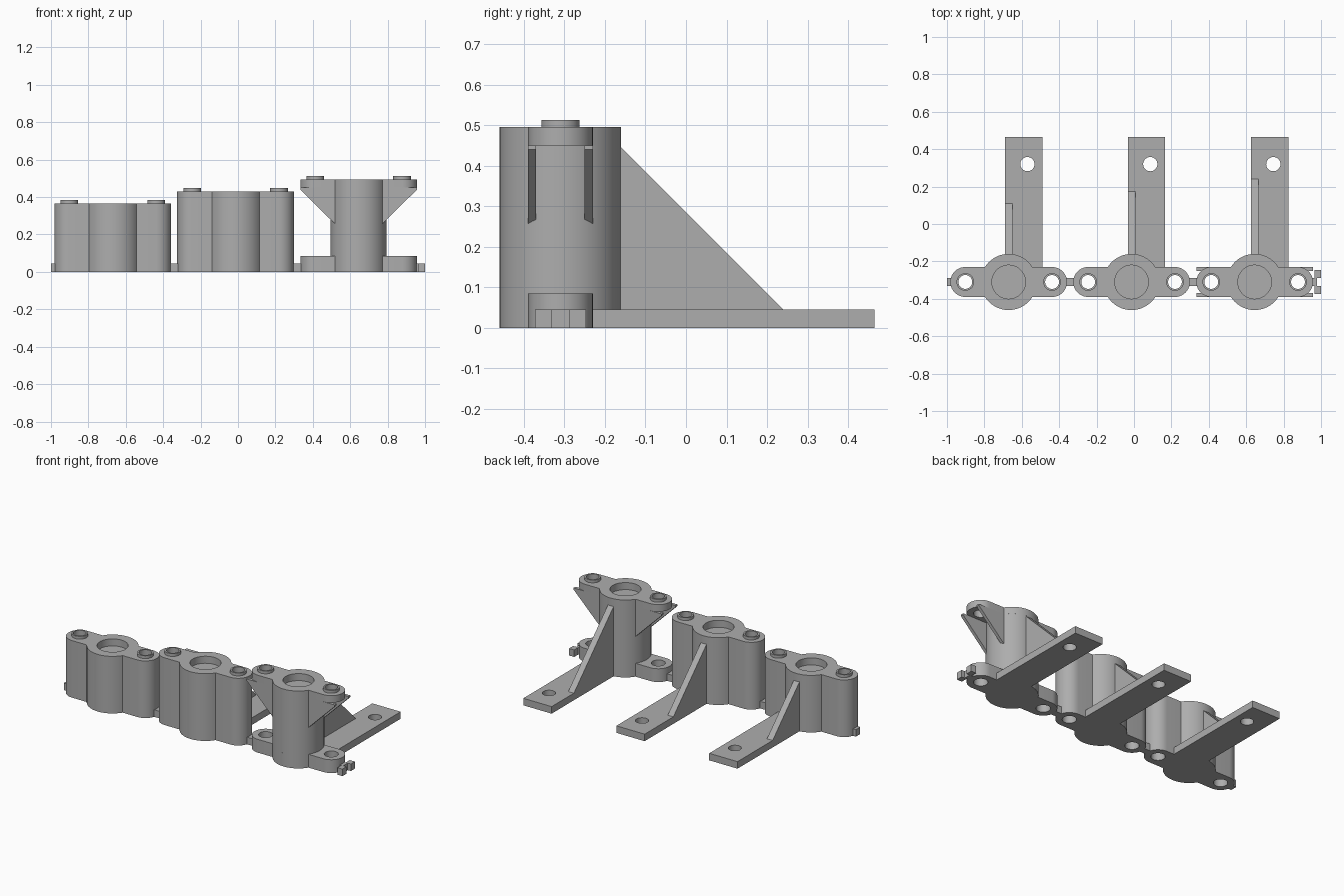
import bpy, bmesh
from math import pi, cos, sin, asin

cube = bpy.data.objects.get("Cube")
if cube:
    bpy.data.objects.remove(cube, do_unlink=True)

grey = bpy.data.materials.new("plain grey")
grey.use_nodes = True
COLOR = (0.42, 0.42, 0.42, 1)
grey.diffuse_color = COLOR
grey.node_tree.nodes["Principled BSDF"].inputs["Base Color"].default_value = COLOR

ROW_Y = -0.31                 # line through all housings
BODY_R, LUG_R, LUG_X = 0.15, 0.08, 0.232
HOLE_R, BORE_R, COLLAR_R = 0.041, 0.09, 0.047
END = LUG_X + LUG_R           # half length of a housing
BASE = 0.045                  # thickness of base parts


def arc(cx, cy, r, a0, a1, n):
    return [(cx + r * cos(a0 + (a1 - a0) * i / n), cy + r * sin(a0 + (a1 - a0) * i / n))
            for i in range(n + 1)]


def circle(cx, cy, r, n=48):
    return arc(cx, cy, r, 0, 2 * pi, n)[:-1]


def rect(x0, x1, y0, y1):
    return [(x0, y0), (x1, y0), (x1, y1), (x0, y1)]


def prism(name, outline, lo, hi, axis="z"):
    """Extrude an outline along z (points xy), y (points xz) or x (points yz)."""
    place = {"z": lambda a, b, h: (a, b, h),
             "y": lambda a, b, h: (a, h, b),
             "x": lambda a, b, h: (h, a, b)}[axis]
    bm = bmesh.new()
    face = bm.faces.new([bm.verts.new(place(a, b, lo)) for a, b in outline])
    top = bmesh.ops.extrude_face_region(bm, geom=[face])["geom"]
    for v in top:
        if isinstance(v, bmesh.types.BMVert):
            v.co["xyz".index(axis)] = hi
    bmesh.ops.recalc_face_normals(bm, faces=bm.faces)
    mesh = bpy.data.meshes.new(name)
    bm.to_mesh(mesh)
    bm.free()
    mesh.materials.append(grey)
    ob = bpy.data.objects.new(name, mesh)
    bpy.context.collection.objects.link(ob)
    return ob


def drill(ob, x, y, r, lo, hi):
    """Cut a round hole and bake the result."""
    cutter = prism("cutter", circle(x, y, r), lo, hi)
    mod = ob.modifiers.new("hole", "BOOLEAN")
    mod.operation, mod.solver, mod.object = "DIFFERENCE", "EXACT", cutter
    graph = bpy.context.evaluated_depsgraph_get()
    mesh = bpy.data.meshes.new_from_object(ob.evaluated_get(graph))
    ob.modifiers.clear()
    ob.data = mesh
    bpy.data.objects.remove(cutter, do_unlink=True)


def housing_outline(x):
    """Round body with a rounded lug on each side."""
    a = asin(LUG_R / BODY_R)
    return (arc(x + LUG_X, ROW_Y, LUG_R, -pi / 2, pi / 2, 20)
            + arc(x, ROW_Y, BODY_R, a, pi - a, 28)
            + arc(x - LUG_X, ROW_Y, LUG_R, pi / 2, 1.5 * pi, 20)
            + arc(x, ROW_Y, BODY_R, pi + a, 2 * pi - a, 28))


def lug_holes(ob, x):
    for s in (-1, 1):
        drill(ob, x + s * LUG_X, ROW_Y, HOLE_R, -0.1, 1)


def mount(label, x, height, open_sides):
    # Housing with lug holes and a shallow bore
    floor = height - 0.045
    if open_sides:
        foot = prism(label + "_foot_flange", housing_outline(x), 0, 0.085)
        lug_holes(foot, x)
        prism(label + "_stem", circle(x, ROW_Y, BODY_R, 64), 0.085, floor)
        body = prism(label + "_top_flange", housing_outline(x), floor, height)
        # Triangular ribs under the upper lugs
        for s in (-1, 1):
            tri = [(x + s * 0.12, floor), (x + s * END, floor),
                   (x + s * END, floor - 0.01), (x + s * 0.12, floor - 0.2)]
            for side, y in (("front", ROW_Y - LUG_R), ("back", ROW_Y + LUG_R - 0.02)):
                hand = "left" if s > 0 else "right"
                prism(f"{label}_{hand}_{side}_rib", tri, y, y + 0.02, "y")
    else:
        body = prism(label + "_housing", housing_outline(x), 0, height)
    lug_holes(body, x)
    drill(body, x, ROW_Y, BORE_R, floor, height + 0.1)

    # Raised collars around the lug holes
    for s, hand in ((-1, "right"), (1, "left")):
        cx = x + s * LUG_X
        collar = prism(f"{label}_{hand}_collar", circle(cx, ROW_Y, COLLAR_R),
                       height, height + 0.018)
        drill(collar, cx, ROW_Y, HOLE_R - 0.004, 0, 1)

    # Flat arm with a screw hole
    arm = prism(label + "_arm", rect(x - 0.02, x + 0.18, -0.25, 0.465), 0, BASE)
    drill(arm, x + 0.1, 0.32, 0.038, -0.1, 0.1)

    # Sloping brace between housing and arm
    tip = height - 0.255
    prism(label + "_brace", [(-0.18, BASE), (tip, BASE), (-0.18, BASE + tip + 0.18)],
          x - 0.02, x + 0.02, "x")


MOUNTS = [("short", -0.67, 0.365, False),
          ("middle", -0.013, 0.43, False),
          ("tall", 0.645, 0.495, True)]
for spec in MOUNTS:
    mount(*spec)

# Links joining neighbouring housings
for (a, xa, *_), (b, xb, *_) in zip(MOUNTS, MOUNTS[1:]):
    prism(f"{a}_{b}_link", rect(xa + END - 0.01, xb - END + 0.01,
                                ROW_Y - 0.022, ROW_Y + 0.022), 0, BASE)

# Tab at one end of the row, forked clip at the other
prism("end_tab", rect(-1, -0.97, ROW_Y - 0.022, ROW_Y + 0.022), 0, BASE)
prism("clip_neck", rect(0.945, 0.978, ROW_Y - 0.022, ROW_Y + 0.022), 0, BASE)
for s, name in ((-1, "front"), (1, "back")):
    ys = sorted((ROW_Y + s * 0.022, ROW_Y + s * 0.063))
    prism(name + "_clip_prong", rect(0.964, 1, *ys), 0, BASE)

# Smooth round walls, keep edges crisp
bpy.ops.object.select_all(action="DESELECT")
for ob in bpy.context.collection.objects:
    if ob.type == "MESH":
        ob.select_set(True)
        bpy.context.view_layer.objects.active = ob
bpy.ops.object.shade_smooth_by_angle(angle=pi / 6)
